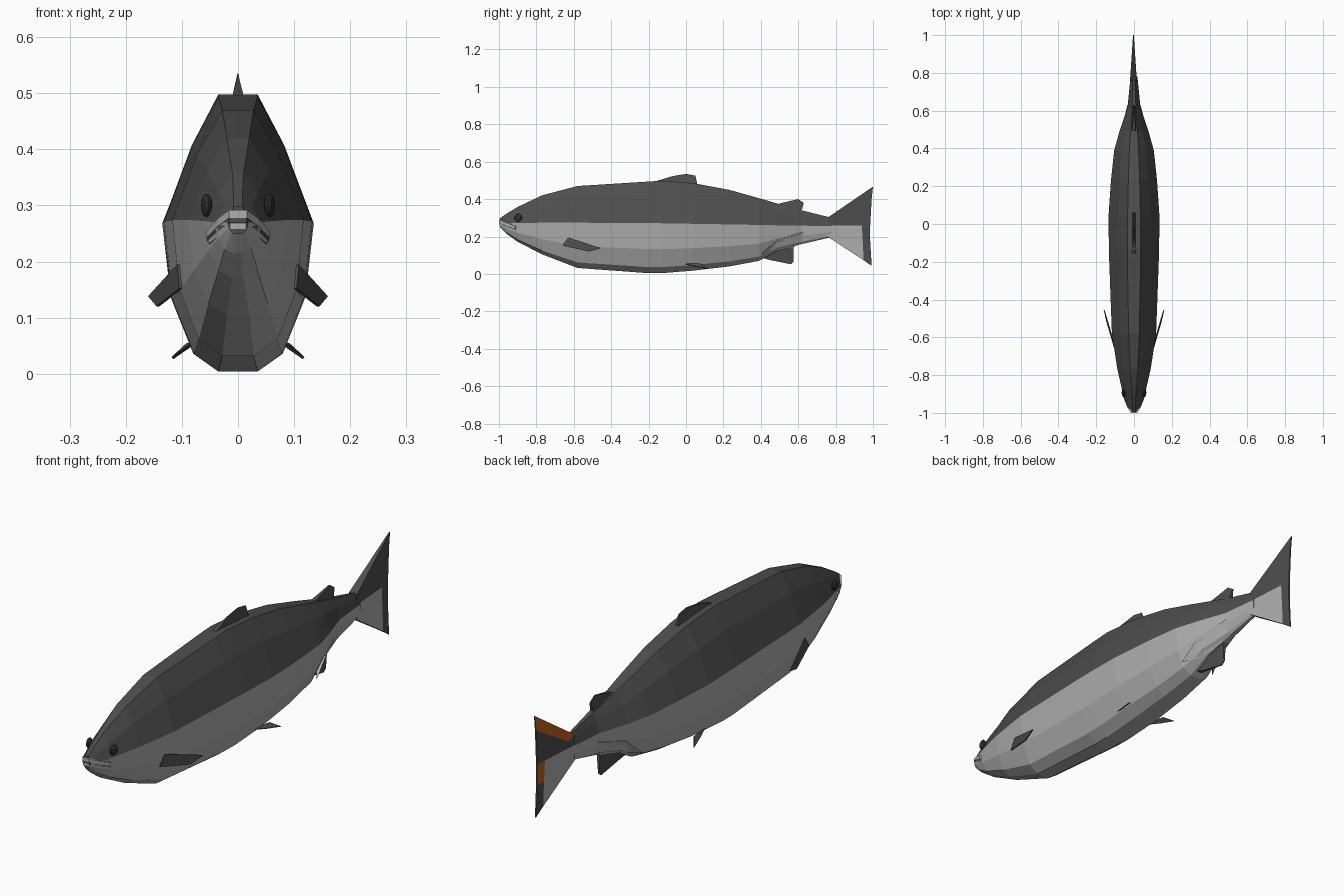
import bpy, bmesh


def material(name, r, g, b):
    m = bpy.data.materials.new(name)
    m.diffuse_color = (r, g, b, 1)
    return m


DARK = material("dark_grey_back", 0.075, 0.075, 0.075)
LIGHT = material("pale_grey_belly", 0.43, 0.43, 0.43)
BLACK = material("black_eye", 0.03, 0.03, 0.03)
ORANGE = material("orange_patch", 0.55, 0.12, 0.015)


def build(name, verts, faces, mats, idx=None, fix=True):
    me = bpy.data.meshes.new(name)
    me.from_pydata(verts, [], faces)
    for m in mats:
        me.materials.append(m)
    if idx:
        for p, i in zip(me.polygons, idx):
            p.material_index = i
    if fix:
        bm = bmesh.new()
        bm.from_mesh(me)
        bmesh.ops.recalc_face_normals(bm, faces=bm.faces)
        bm.to_mesh(me)
        bm.free()
    ob = bpy.data.objects.new(name, me)
    bpy.context.collection.objects.link(ob)
    return ob


# body: y, top, side ridge, bottom, half width, half width of flat back
stations = [
    (-0.995, 0.298, 0.270, 0.250, 0.018, 0.008),
    (-0.960, 0.322, 0.270, 0.215, 0.040, 0.008),
    (-0.900, 0.358, 0.272, 0.172, 0.058, 0.010),
    (-0.770, 0.420, 0.274, 0.105, 0.088, 0.020),
    (-0.580, 0.470, 0.274, 0.032, 0.117, 0.028),
    (-0.200, 0.494, 0.272, 0.004, 0.131, 0.035),
    (-0.130, 0.498, 0.271, 0.004, 0.133, 0.035),
    (0.040, 0.485, 0.268, 0.018, 0.135, 0.034),
    (0.230, 0.450, 0.265, 0.040, 0.122, 0.030),
    (0.390, 0.405, 0.262, 0.070, 0.105, 0.024),
    (0.490, 0.376, 0.260, 0.125, 0.077, 0.018),
    (0.620, 0.340, 0.258, 0.160, 0.034, 0.010),
    (0.780, 0.300, 0.256, 0.197, 0.018, 0.004),
]
verts, faces, idx = [], [], []
for y, top, mid, bot, w, t in stations:
    side = [(t, top), (max(t, 0.62 * w), mid + 0.6 * (top - mid)), (w, mid),
            (0.89 * w, mid - 0.52 * (mid - bot)),
            (max(t, 0.6 * w), bot + 0.12 * (mid - bot)), (t, bot)]
    verts += [(x, y, z) for x, z in side] + [(-x, y, z) for x, z in reversed(side)]
for s in range(len(stations) - 1):
    for k in range(12):
        n = (k + 1) % 12
        faces.append((s * 12 + k, s * 12 + n, s * 12 + 12 + n, s * 12 + 12 + k))
        idx.append(0 if k in (0, 1, 9, 10, 11) else 1)
last = (len(stations) - 1) * 12
faces += [tuple(range(12)), tuple(range(last, last + 12))]
idx += [0, 1]
build("body", verts, faces, [DARK, LIGHT], idx)


# lips: angular bars that bend back around the snout
def lip(name, path, h):
    full = [(-x, y, z) for x, y, z in reversed(path)] + path
    v, f = [], []
    for x, y, z in full:
        v += [(x, y, z + h), (x, y, z - h), (x * 0.7, y + 0.02, z - h), (x * 0.7, y + 0.02, z + h)]
    for s in range(len(full) - 1):
        for k in range(4):
            n = (k + 1) % 4
            f.append((s * 4 + k, s * 4 + n, s * 4 + 4 + n, s * 4 + 4 + k))
    e = len(v) - 4
    f += [(0, 1, 2, 3), (e, e + 1, e + 2, e + 3)]
    build(name, v, f, [LIGHT])


lip("upper_lip", [(0.016, -1.0, 0.285), (0.036, -0.97, 0.270), (0.057, -0.915, 0.248)], 0.007)
lip("lower_lip", [(0.014, -0.997, 0.263), (0.033, -0.965, 0.252), (0.053, -0.915, 0.236)], 0.005)

# mouth line between the lips
mouth = [(0.015, -0.998, 0.274), (0.034, -0.968, 0.261), (0.055, -0.916, 0.241)]
line = [(-x, y, z) for x, y, z in reversed(mouth)] + mouth
mv = [(x, y, z + d) for x, y, z in line for d in (0.005, -0.005)]
build("mouth_line", mv, [(2 * i, 2 * i + 1, 2 * i + 3, 2 * i + 2) for i in range(5)], [DARK])

# eyes
for s, label in ((1, "right"), (-1, "left")):
    bm = bmesh.new()
    bmesh.ops.create_uvsphere(bm, u_segments=10, v_segments=6, radius=0.021)
    for v in bm.verts:
        v.co.x *= 0.45
    me = bpy.data.meshes.new(label + "_eye")
    bm.to_mesh(me)
    bm.free()
    me.materials.append(BLACK)
    eye = bpy.data.objects.new(label + "_eye", me)
    eye.location = (s * 0.056, -0.897, 0.300)
    eye.rotation_euler = (0, 0, -s * 0.15)
    bpy.context.collection.objects.link(eye)


# upright fins: outline of (y, z, half thickness)
def upright_fin(name, outline):
    n = len(outline)
    v = [(t, y, z) for y, z, t in outline] + [(-t, y, z) for y, z, t in outline]
    f = [tuple(range(n)), tuple(range(n, 2 * n))]
    f += [(i, (i + 1) % n, n + (i + 1) % n, n + i) for i in range(n)]
    build(name, v, f, [DARK])


upright_fin("dorsal_fin", [(-0.16, 0.490, 0.011), (-0.15, 0.500, 0.009), (-0.07, 0.523, 0.003),
                           (0.0, 0.535, 0.001), (0.05, 0.525, 0.001), (0.06, 0.485, 0.006),
                           (0.05, 0.470, 0.011)])
upright_fin("adipose_fin", [(0.48, 0.365, 0.012), (0.50, 0.377, 0.009), (0.60, 0.400, 0.002),
                            (0.63, 0.380, 0.002), (0.62, 0.345, 0.008), (0.60, 0.325, 0.012)])
upright_fin("anal_fin", [(0.41, 0.085, 0.012), (0.45, 0.074, 0.006), (0.56, 0.052, 0.002),
                         (0.575, 0.065, 0.002), (0.575, 0.145, 0.008), (0.57, 0.19, 0.010),
                         (0.47, 0.18, 0.015)])

# raised folds running from the flanks down to the anal fin
for s, label in ((1, "right"), (-1, "left")):
    build(label + "_fin_fold",
          [(s * 0.082, 0.40, 0.105), (s * 0.070, 0.49, 0.185), (s * 0.035, 0.63, 0.225),
           (s * 0.012, 0.58, 0.145), (s * 0.03, 0.47, 0.120), (0, 0.50, 0.20)],
          [(0, 1, 4), (1, 2, 3), (1, 3, 4), (0, 4, 5), (4, 3, 5), (3, 2, 5), (2, 1, 5), (1, 0, 5)],
          [LIGHT])


# paired fins: thin plates mirrored to both sides
def paired_fin(name, quad):
    for s, label in ((1, "right"), (-1, "left")):
        ob = build(label + "_" + name, [(s * x, y, z) for x, y, z in quad], [(0, 1, 2, 3)], [DARK])
        sol = ob.modifiers.new("thickness", 'SOLIDIFY')
        sol.thickness = 0.005
        sol.offset = 0


paired_fin("pectoral_fin", [(0.106, -0.63, 0.195), (0.102, -0.66, 0.152),
                            (0.143, -0.52, 0.120), (0.158, -0.455, 0.138)])
paired_fin("pelvic_fin", [(0.078, -0.02, 0.055), (0.090, 0.075, 0.053),
                          (0.117, 0.115, 0.028), (0.100, 0.05, 0.040)])

# tail fin: two skins that taper to the trailing edge
pts = [(0.76, 0.303), (1.0, 0.467), (0.993, 0.405), (0.80, 0.288), (0.985, 0.260),
       (0.94, 0.260), (0.76, 0.260), (0.95, 0.073), (0.76, 0.197), (0.993, 0.043),
       (0.945, 0.175), (0.985, 0.175)]
panels = [(0, 1, 2, 3), (0, 3, 6), (3, 2, 4, 5, 6), (6, 5, 10, 7, 8), (5, 4, 11, 10), (10, 11, 9, 7)]
right_mats, left_mats = [0, 0, 0, 1, 0, 0], [2, 0, 0, 1, 2, 0]
rim = [0, 1, 2, 4, 11, 9, 7, 8, 6]
n = len(pts)
verts = [(s * (0.002 + 0.016 * (1.0 - y) / 0.24) - 0.003, y, z) for s in (1, -1) for y, z in pts]
faces = panels + [tuple(n + i for i in reversed(p)) for p in panels]
faces += [(rim[i], rim[(i + 1) % 9], n + rim[(i + 1) % 9], n + rim[i]) for i in range(9)]
build("tail_fin", verts, faces, [DARK, LIGHT, ORANGE], right_mats + left_mats + [0] * 9)
